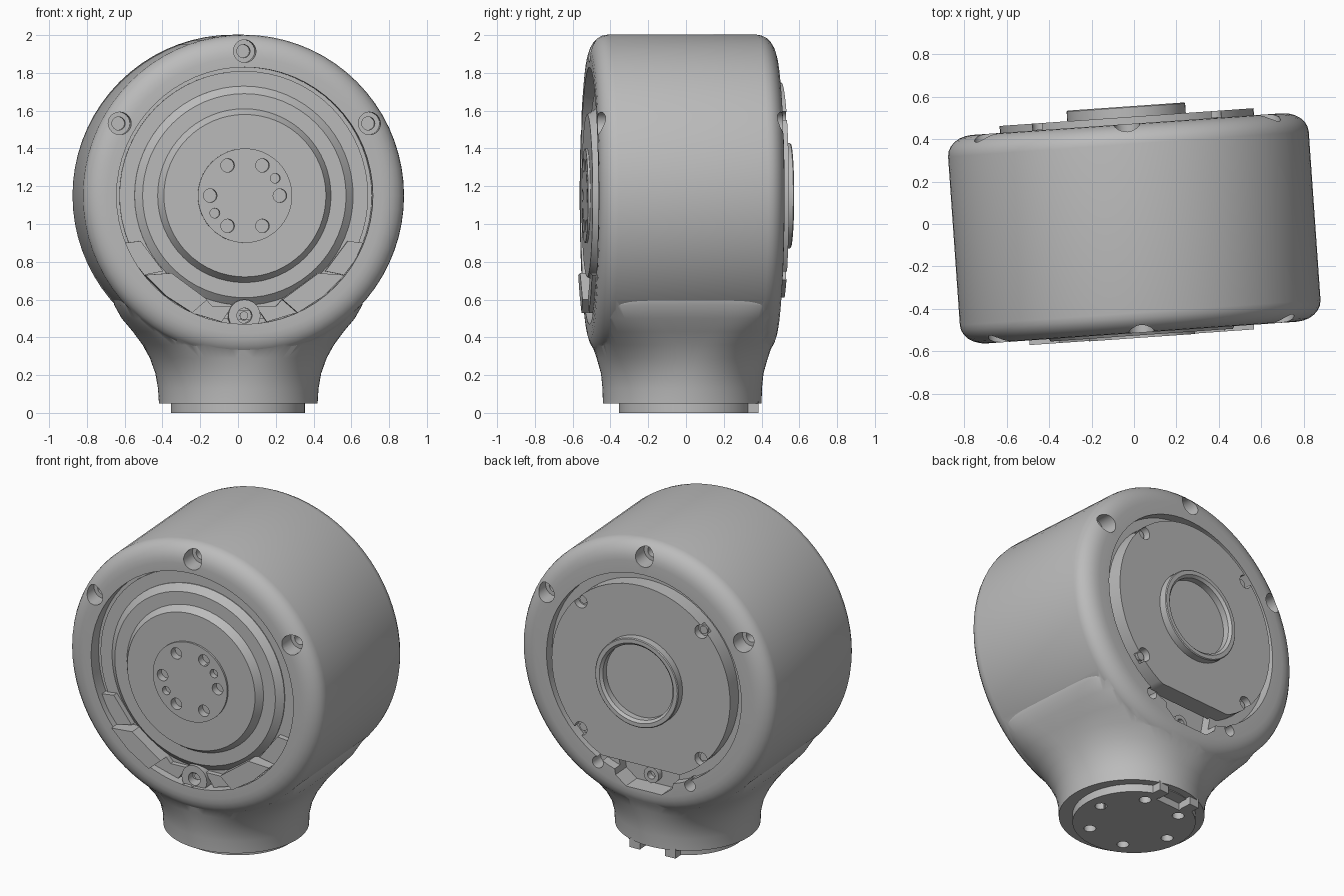
import bpy, bmesh, math
from mathutils import Matrix

if "Cube" in bpy.data.objects:
    bpy.data.objects.remove(bpy.data.objects["Cube"])

CZ = 1.15                      # height of the drum axis
TURN = Matrix.Rotation(math.radians(4), 4, 'Z')
parts = []

grey = bpy.data.materials.new("cast_grey")
grey.use_nodes = True
grey.diffuse_color = (0.5, 0.5, 0.5, 1)
grey.node_tree.nodes["Principled BSDF"].inputs["Base Color"].default_value = (0.5, 0.5, 0.5, 1)


def finish(bm, name, keep=True):
    bmesh.ops.remove_doubles(bm, verts=bm.verts, dist=1e-5)
    bmesh.ops.recalc_face_normals(bm, faces=bm.faces)
    mesh = bpy.data.meshes.new(name)
    bm.to_mesh(mesh)
    bm.free()
    ob = bpy.data.objects.new(name, mesh)
    bpy.context.collection.objects.link(ob)
    mesh.materials.append(grey)
    if keep:
        parts.append(ob)
    return ob


def lathe(name, profile, at=(0, 0), segs=24, keep=True, closed=False):
    """Revolve (radius, depth) points about an axis along y at (x, z) from the drum axis."""
    bm = bmesh.new()
    vs = [bm.verts.new((r, y, 0)) for r, y in profile]
    es = [bm.edges.new(p) for p in zip(vs, vs[1:])]
    if closed:
        es.append(bm.edges.new((vs[-1], vs[0])))
    bmesh.ops.spin(bm, geom=vs + es, cent=(0, 0, 0), axis=(0, 1, 0),
                   angle=math.tau, steps=segs)
    bmesh.ops.translate(bm, verts=bm.verts, vec=(at[0], 0, CZ + at[1]))
    return finish(bm, name, keep)


def rod(name, r, y0, y1, at=(0, 0), segs=20, keep=False):
    return lathe(name, [(0, y0), (r, y0), (r, y1), (0, y1)], at, segs, keep)


def prism(name, pts, y0, y1, keep=True):
    """Plate with an (x, z) outline measured from the drum axis."""
    bm = bmesh.new()
    face = bm.faces.new([bm.verts.new((x, y0, CZ + z)) for x, z in pts])
    new = bmesh.ops.extrude_face_region(bm, geom=[face])["geom"]
    bmesh.ops.translate(bm, vec=(0, y1 - y0, 0),
                        verts=[g for g in new if isinstance(g, bmesh.types.BMVert)])
    return finish(bm, name, keep)


def box(name, x0, x1, y0, y1, z0, z1, keep=True):
    return prism(name, [(x0, z0 - CZ), (x1, z0 - CZ), (x1, z1 - CZ), (x0, z1 - CZ)], y0, y1, keep)


def combine(ob, tools, op='DIFFERENCE'):
    bpy.context.view_layer.objects.active = ob
    for tool in tools:
        mod = ob.modifiers.new("bool", 'BOOLEAN')
        mod.operation, mod.solver, mod.object = op, 'EXACT', tool
        bpy.ops.object.modifier_apply(modifier=mod.name)
        bpy.data.objects.remove(tool)


def polar(r, deg):
    return r * math.cos(math.radians(deg)), r * math.sin(math.radians(deg))


# Drum with softly rounded rims
R, FRONT, BACK, RND = 0.852, -0.513, 0.472, 0.095
arc = [math.radians(a) for a in range(0, 91, 15)]
rim_f = [(R - 0.12 + 0.12 * math.sin(a), FRONT + RND - RND * math.cos(a)) for a in arc]
rim_b = [(r, BACK + FRONT - y) for r, y in reversed(rim_f)]
body = lathe("drum_housing", [(0, FRONT)] + rim_f + rim_b + [(0, BACK)], segs=72)

# Flared neck, from a round foot to a rounded rectangle inside the drum
bm = bmesh.new()
rings = []
N = 96
for z, a, b, n in [(0.05, 0.42, 0.42, 2), (0.13, 0.425, 0.422, 2), (0.21, 0.439, 0.43, 2.1),
                   (0.29, 0.467, 0.452, 2.35), (0.36, 0.503, 0.473, 2.85), (0.43, 0.55, 0.486, 3.9),
                   (0.5, 0.604, 0.49, 5.5), (0.57, 0.64, 0.49, 7), (0.75, 0.68, 0.47, 7)]:
    ring = []
    for i in range(N):
        c, s = polar(1, 360 * i / N)
        ring.append(bm.verts.new((a * math.copysign(abs(c) ** (2 / n), c),
                                  b * math.copysign(abs(s) ** (2 / n), s) - 0.02, z)))
    rings.append(ring)
for lo, hi in zip(rings, rings[1:]):
    for i in range(N):
        bm.faces.new((lo[i], lo[(i + 1) % N], hi[(i + 1) % N], hi[i]))
bm.faces.new(rings[0])
bm.faces.new(rings[-1])
combine(body, [finish(bm, "neck", False)], 'UNION')

# Recesses and screw holes in the housing
cuts = [rod("front_recess", 0.68, -0.7, -0.43, segs=64),
        rod("back_recess", 0.655, 0.41, 0.7, segs=64),
        prism("cable_pocket", [(-0.22, -0.5), (0.22, -0.5), (0.19, -0.66), (0.12, -0.715),
                               (-0.12, -0.715), (-0.19, -0.66)], 0.35, 0.7, False),
        rod("front_low_hole", 0.04, -0.7, -0.4, (0, -0.635))]
for ang in (30, 90, 150):
    p = polar(0.765, ang)
    for y0, y1, y2 in ((-0.7, -0.41, -0.36), (0.7, 0.37, 0.32)):
        cuts.append(lathe("rim_hole", [(0, y0), (0.06, y0), (0.06, y1), (0.035, y1),
                                       (0.035, y2), (0, y2)], p, 24, False))
for s in (-1, 1):
    cuts.append(rod("back_low_hole", 0.036, 0.38, 0.7, (s * 0.31, -0.61)))
combine(body, cuts)

# Stepped output hub with its bolt circle
hub = lathe("output_hub", [(0, -0.4), (0.58, -0.4), (0.58, -0.445), (0.54, -0.48), (0.46, -0.48),
                           (0.43, -0.525), (0.25, -0.525), (0.25, -0.537), (0, -0.537)], segs=64)
cuts = [rod("bolt_hole", 0.036, -0.7, -0.49, polar(0.185, a)) for a in range(0, 360, 60)]
cuts += [rod("pin_hole", 0.026, -0.7, -0.5, polar(0.185, a)) for a in (30, 210)]
combine(hub, cuts)

# Seal ring round the hub
lathe("seal_ring", [(0.575, -0.42), (0.66, -0.42), (0.66, -0.44), (0.575, -0.44)],
      segs=64, closed=True)

# Retaining clips and lower trim in the front recess
for s, side in ((1, "left"), (-1, "right")):
    prism(side + "_clip", [(s * x, z) for x, z in [(0.53, -0.42), (0.39, -0.41), (0.2, -0.55),
                                                  (0.28, -0.62), (0.42, -0.53)]], -0.42, -0.535)
    prism(side + "_clip_tail", [(s * x, z) for x, z in [(0.63, -0.25), (0.55, -0.24), (0.43, -0.4),
                                                       (0.53, -0.42), (0.59, -0.34)]], -0.42, -0.475)
prism("lower_trim", [(-0.28, -0.62), (-0.2, -0.55), (-0.17, -0.585), (0.17, -0.585), (0.2, -0.55),
                     (0.28, -0.62), (0.12, -0.668), (0.08, -0.61), (-0.08, -0.61),
                     (-0.12, -0.668)], -0.42, -0.47)
lathe("lower_boss", [(0.04, -0.42), (0.085, -0.42), (0.085, -0.49), (0.04, -0.49)],
      (0, -0.635), closed=True)
rod("lower_screw", 0.022, -0.38, -0.45, (0, -0.635), keep=True)

# Back cover with raised centre ring, flat lower edge and corner screws
cover = lathe("back_cover", [(0, 0.39), (0.6, 0.39), (0.6, 0.505), (0.28, 0.505), (0.28, 0.55),
                             (0.275, 0.555), (0.25, 0.555), (0.235, 0.54), (0.235, 0.5),
                             (0, 0.5)], segs=64)
cuts = [box("cover_flat", -0.8, 0.8, 0.3, 0.7, 0.3, CZ - 0.54, False)]
for a in (45, 135, 225, 315):
    cuts.append(rod("screw_seat", 0.042, 0.46, 0.7, polar(0.572, a)))
    rod("cover_screw", 0.026, 0.4, 0.475, polar(0.572, a), 12, True)
combine(cover, cuts)
lathe("pocket_screw", [(0.025, 0.34), (0.05, 0.34), (0.05, 0.39), (0.025, 0.39)],
      (0, -0.65), closed=True)

# Mounting plug under the neck, built lying along y, then stood upright
plug = rod("mounting_plug", 0.355, -0.1, 0, (0, 0), 64, True)
combine(plug, [rod("plug_hole", 0.035, -0.04, 0.1, polar(0.265, a)) for a in range(0, 360, 60)])
plug.data.transform(Matrix.Rotation(math.radians(-90), 4, 'X') @ Matrix.Translation((0, 0, -CZ)))
# stand the open end of the holes on the ground
plug.data.transform(Matrix.Diagonal((1, 1, 1 if min(v.co.z for v in plug.data.vertices) > -0.01 else -1, 1)))
combine(plug, [box("key_slot", -0.09, 0.09, 0.28, 0.5, -0.1, 0.045, False)])
for s in (-1, 1):
    box("key_tab", s * 0.12 - 0.035, s * 0.12 + 0.035, 0.3, 0.375, 0, 0.06)

# Turn the whole joint slightly and smooth its rounded faces
bpy.ops.object.select_all(action='DESELECT')
for ob in parts:
    ob.data.transform(TURN)
    ob.select_set(True)
bpy.context.view_layer.objects.active = body
bpy.ops.object.shade_smooth_by_angle(angle=math.radians(28))
